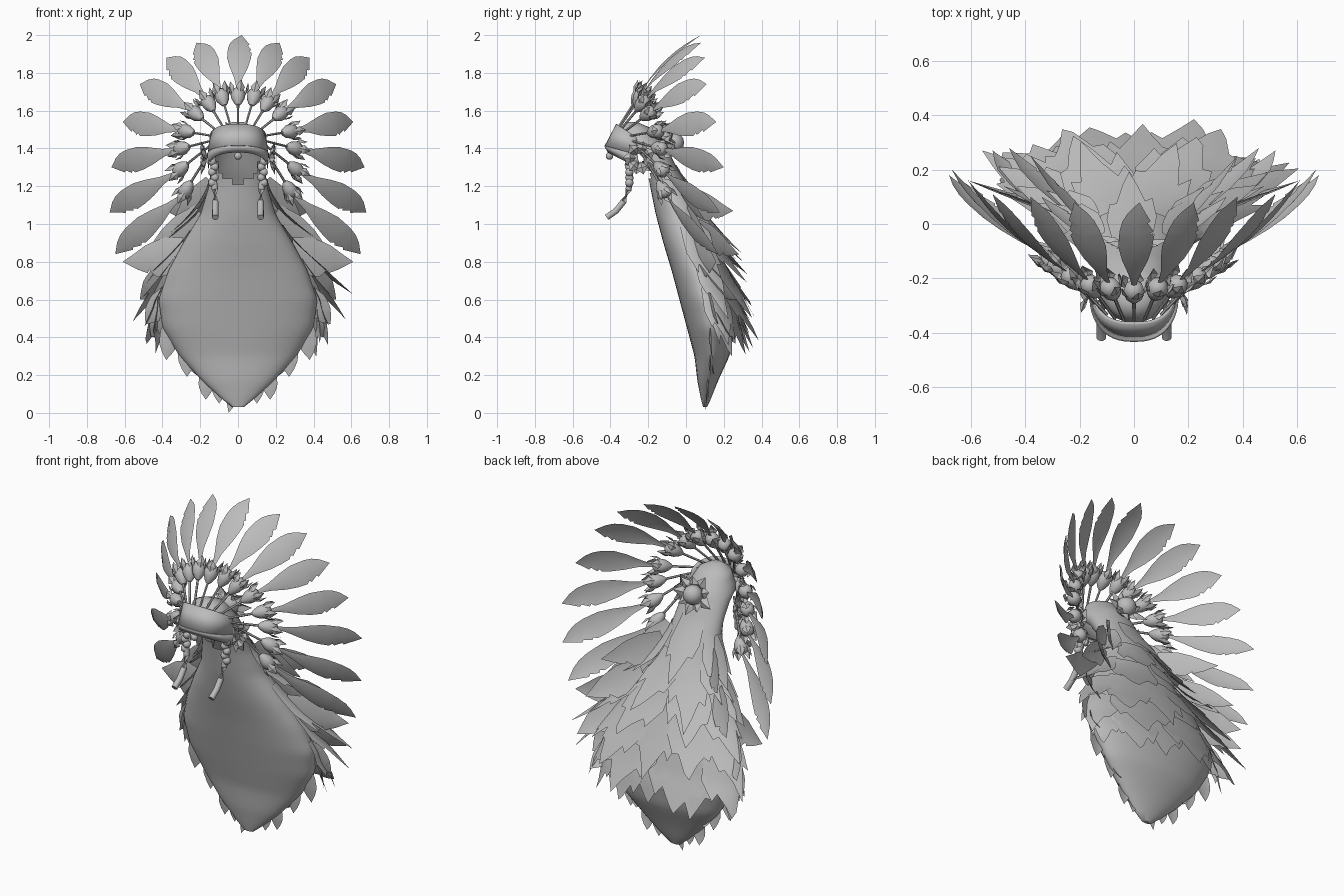
import bpy, bmesh, math, random
from mathutils import Vector

random.seed(4)
cube = bpy.data.objects.get("Cube")
if cube:
    bpy.data.objects.remove(cube)

grey = bpy.data.materials.new("plain_grey")
grey.use_nodes = True
grey.diffuse_color = (0.5, 0.5, 0.5, 1)
grey.node_tree.nodes["Principled BSDF"].inputs["Base Color"].default_value = (0.5, 0.5, 0.5, 1)


def finish(name, bm, angle=40):
    bmesh.ops.remove_doubles(bm, verts=bm.verts, dist=0.0005)
    bmesh.ops.recalc_face_normals(bm, faces=bm.faces)
    me = bpy.data.meshes.new(name)
    bm.to_mesh(me)
    bm.free()
    me.materials.append(grey)
    me.shade_smooth()
    me.set_sharp_from_angle(angle=math.radians(angle))
    ob = bpy.data.objects.new(name, me)
    bpy.context.collection.objects.link(ob)
    return ob


def grid(bm, rows, closed=False):
    """Skin a list of equally long point rows."""
    vs = [[bm.verts.new(p) for p in row] for row in rows]
    n = len(rows[0])
    for a, b in zip(vs, vs[1:]):
        for j in range(n if closed else n - 1):
            k = (j + 1) % n
            bm.faces.new((a[j], a[k], b[k], b[j]))
    return vs


def frame(d):
    d = d.normalized()
    ref = Vector((0, 0, 1)) if abs(d.z) < 0.9 else Vector((0, 1, 0))
    u = d.cross(ref).normalized()
    return u, d.cross(u)


def tube(bm, path, radii, n=8):
    rows = []
    for i, p in enumerate(path):
        d = path[min(i + 1, len(path) - 1)] - path[max(i - 1, 0)]
        u, v = frame(d)
        rows.append([p + radii[i] * (u * math.cos(2 * math.pi * k / n) + v * math.sin(2 * math.pi * k / n))
                     for k in range(n)])
    vs = grid(bm, rows, True)
    bm.faces.new(vs[0])
    bm.faces.new(vs[-1])


def ball(bm, centre, radius, n=14):
    vs = bmesh.ops.create_uvsphere(bm, u_segments=n, v_segments=8, radius=radius)["verts"]
    bmesh.ops.translate(bm, verts=vs, vec=centre)


def leaf(bm, base, tip, side, bulge):
    """Small folded pointed leaf."""
    mid = base.lerp(tip, 0.45)
    grid(bm, [[base] * 3, [mid - side, mid + bulge, mid + side], [tip] * 3])


def sweep(bm, base, bend, tip, across, outline, width, cup):
    """Flat blade along a bent path; the outline gives half widths per edge."""
    rows = []
    for t, wl, wr in outline:
        p = base.lerp(bend, t).lerp(bend.lerp(tip, t), t)
        back = Vector((0, cup * width * (wl + wr), 0))
        rows.append([p - across * wl * width + back, p, p + across * wr * width + back])
    grid(bm, rows)


# Hood and train: z, front y, back y, half width
RINGS = [(1.54, -0.31, -0.26, 0.03), (1.51, -0.35, -0.19, 0.09), (1.42, -0.37, -0.11, 0.135),
         (1.36, -0.28, -0.08, 0.14), (1.28, -0.21, -0.04, 0.145), (1.2, -0.19, 0.01, 0.155),
         (1.05, -0.16, 0.09, 0.2), (0.9, -0.12, 0.15, 0.29), (0.75, -0.075, 0.21, 0.37),
         (0.6, -0.035, 0.25, 0.42), (0.45, 0.005, 0.26, 0.4), (0.3, 0.045, 0.23, 0.31),
         (0.17, 0.06, 0.17, 0.19), (0.07, 0.08, 0.13, 0.08), (0.03, 0.09, 0.11, 0.03)]


def surface(a, z):
    """Point on the train; a = 0 at the back, +90 degrees at the left."""
    z2 = min(max(z, RINGS[-1][0]), RINGS[0][0])
    for r, s in zip(RINGS, RINGS[1:]):
        if z2 >= s[0]:
            t = (r[0] - z2) / (r[0] - s[0])
            f, b, w = [r[i] + (s[i] - r[i]) * t for i in (1, 2, 3)]
            break
    m, c = (f + b) / 2, math.cos(a)
    return Vector((w * math.sin(a), m + (b - m) * c, z))


bm = bmesh.new()
steps = [RINGS[0][0] - i * 0.03 for i in range(50)] + [RINGS[-1][0]]
rows = [[surface(2 * math.pi * k / 32, z) for k in range(32)] for z in steps]
vs = grid(bm, rows, True)
bm.faces.new(vs[0])
bm.faces.new(vs[-1])
# Face opening with a rounded lower edge
opening = []
for f in bm.faces:
    p = f.calc_center_median()
    if p.y < -0.17 and p.z < 1.44 and (p.x / 0.11) ** 2 + (min(p.z - 1.33, 0) / 0.11) ** 2 < 1:
        opening.append(f)
bmesh.ops.delete(bm, geom=opening, context="FACES")
finish("hood_and_train", bm, 60)

# Broad shaggy tufts with one long tip and ragged sides, laid over the back
ENDS = [0.4, 0.64, 0.62, 0.84, 1.0, 0.8, 0.6, 0.72, 0.42]


def tuft(bm, a, z, length, spread, lift):
    ends = [e * random.uniform(0.94, 1.06) for e in ENDS]
    if random.random() < 0.5:
        ends.reverse()
    rows = []
    for i in range(8):
        row = []
        for j, e in enumerate(ends):
            t = i / 7 * e
            ang = a + spread * (j - 4) / 4 * (0.75 + 0.5 * t - 0.75 * t * t)
            p = surface(ang, max(z - length * t, 0.03))
            out = Vector((math.sin(ang), math.cos(ang), 0))
            row.append(p + out * (0.006 + lift * t ** 1.8))
        rows.append(row)
    grid(bm, rows)


bm = bmesh.new()
for z, count, length, spread, lift in [
        (1.27, 3, 0.28, 0.65, 0.12), (1.15, 4, 0.3, 0.58, 0.17), (0.98, 4, 0.33, 0.55, 0.18),
        (0.84, 5, 0.33, 0.46, 0.17), (0.7, 4, 0.33, 0.55, 0.17), (0.6, 5, 0.3, 0.45, 0.13)]:
    for k in range(count):
        a = -1.2 + 2.4 * k / (count - 1)
        tuft(bm, a + random.uniform(-0.1, 0.1), z + random.uniform(-0.05, 0.05),
             length * random.uniform(0.9, 1.1), spread,
             lift * (0.55 + 0.5 * min(abs(a), 0.9)) * random.uniform(0.85, 1.2))
finish("back_tufts", bm, 50)

# Flat locks fringing the sides and the bottom edge: base, tip, half width
LOCK = [(0, 0.7, 0.7), (0.25, 1, 1), (0.45, 0.9, 0.95), (0.55, 0.8, 0.5), (0.58, 0.75, 0.66),
        (0.75, 0.45, 0.4), (1, 0, 0)]
LOCKS = [((0.14, -0.06, 1.22), (0.34, 0.1, 1.02), 0.06), ((0.16, -0.02, 1.14), (0.38, 0.25, 1.07), 0.08),
         ((0.2, 0, 1.06), (0.48, 0.14, 0.86), 0.07), ((0.25, 0.06, 0.98), (0.46, 0.28, 0.84), 0.08),
         ((0.28, 0.03, 0.86), (0.61, 0.16, 0.8), 0.1), ((0.35, 0.08, 0.76), (0.52, 0.27, 0.6), 0.08),
         ((0.36, 0.1, 0.64), (0.49, 0.17, 0.47), 0.07), ((0.36, 0.12, 0.55), (0.46, 0.24, 0.4), 0.06),
         ((0.33, 0.11, 0.5), (0.38, 0.14, 0.28), 0.06), ((0.24, 0.11, 0.42), (0.27, 0.13, 0.19), 0.06),
         ((0.2, 0.11, 0.34), (0.22, 0.15, 0.2), 0.05), ((0.14, 0.1, 0.26), (0.17, 0.12, 0.07), 0.05),
         ((0.07, 0.1, 0.24), (0.1, 0.11, 0.05), 0.05)]
bm = bmesh.new()
for base, tip, width in LOCKS:
    for s in (-1, 1):
        b, t = Vector(base), Vector(tip)
        b.x, t.x = b.x * s, t.x * s
        d = t - b
        across = Vector((d.z, 0, -d.x)).normalized() * s
        bend = b.lerp(t, 0.55) + Vector((s * 0.02, 0, -0.04))
        sweep(bm, b, bend, t, across, LOCK, width, 0.1)
sweep(bm, Vector((0, 0.1, 0.22)), Vector((-0.01, 0.1, 0.1)), Vector((-0.05, 0.1, 0)),
      Vector((1, 0, 0)), LOCK, 0.06, 0.1)
finish("edge_locks", bm, 50)

# Crown feathers: bud centre and feather tip for the middle and left side
BUDS = [(0, -0.25, 1.68), (0.085, -0.24, 1.675), (0.155, -0.23, 1.64), (0.225, -0.2, 1.585),
        (0.275, -0.16, 1.49), (0.3, -0.14, 1.4), (0.305, -0.13, 1.29), (0.275, -0.12, 1.18)]
TIPS = [(0.02, 0.08, 2.0), (0.22, 0.08, 1.96), (0.38, 0.1, 1.88), (0.52, 0.11, 1.74),
        (0.61, 0.16, 1.54), (0.67, 0.2, 1.3), (0.68, 0.18, 1.06), (0.65, 0.17, 0.84)]
BLADE = [(0, 0.1, 0.1), (0.18, 0.35, 0.35), (0.35, 0.75, 0.75), (0.5, 1, 0.95), (0.62, 1, 1),
         (0.66, 1, 0.78), (0.68, 1, 0.95), (0.77, 0.9, 0.6), (0.79, 0.87, 0.75), (0.88, 0.6, 0.42), (1, 0, 0)]
stems, buds, petals, blades = [bmesh.new() for _ in range(4)]
for i, (b, tip) in enumerate(zip(BUDS, TIPS)):
    for s in ((1,) if i == 0 else (-1, 1)):
        flip = Vector((s, 1, 1))
        c, tip_p = Vector(b) * flip, Vector(tip) * flip
        ph = i / 7 * 1.75
        start = Vector((s * 0.145 * math.sin(ph), -0.26 - 0.1 * math.cos(ph), 1.41 + 0.1 * math.cos(ph)))
        d = (c - start).normalized()
        tube(stems, [start, c], [0.006, 0.007], 6)
        tube(buds, [c + d * q for q in (-0.06, -0.045, -0.02, 0.005, 0.03, 0.045)],
             [0.01, 0.022, 0.035, 0.039, 0.034, 0.014], 10)
        u, v = frame(d)
        for k in range(5):
            w = 2 * math.pi * k / 5
            r = u * math.cos(w) + v * math.sin(w)
            leaf(petals, c - d * 0.005 + r * 0.035, c + d * 0.07 + r * 0.052,
                 d.cross(r) * 0.025, r * 0.01)
        # Blade swept along a backward bend, its width lying along the ring
        base = c + d * 0.035
        radial = Vector((tip_p.x - base.x, 0, tip_p.z - base.z)).normalized()
        across = Vector((radial.z, 0, -radial.x)) * s
        bend = base.lerp(tip_p, 0.5) + radial * 0.04 + Vector((0, -0.05, 0)) - across * 0.01
        sweep(blades, base, bend, tip_p, across, BLADE, 0.064, 0.12)
finish("feather_stems", stems)
finish("feather_buds", buds, 50)
finish("bud_petals", petals, 20)
finish("feather_blades", blades, 50)

# Brow band with a flatter front, and the cloth flap below it
top, low, hem = [], [], []
for k in range(25):
    a = math.radians(-95 + 190 * k / 24)
    sn, cs = math.copysign(abs(math.sin(a)) ** 0.8, a), math.cos(a)
    top.append((0.15 * sn, -0.27 - 0.1 * cs, 1.465 + 0.065 * cs))
    low.append((0.16 * sn, -0.27 - 0.16 * cs, 1.37 + 0.045 * cs))
    hem.append((0.155 * sn, -0.26 - 0.15 * cs, 1.3 + 0.08 * cs))
for name, strip, thick in (("brow_band", [low, top], 0.012), ("cloth_flap", [hem, low], 0.004)):
    bm = bmesh.new()
    grid(bm, strip)
    finish(name, bm).modifiers.new("thickness", "SOLIDIFY").thickness = thick

# Brow bead
bm = bmesh.new()
ball(bm, (0, -0.405, 1.36), 0.02)
finish("brow_bead", bm, 60)


def rosette_leaves(bm, hub, axis, reaches, flare):
    """Ring of leaves around an axis, one per reach."""
    u, v = frame(axis)
    for k, reach in enumerate(reaches):
        w = 2 * math.pi * k / len(reaches)
        r = u * math.cos(w) + v * math.sin(w)
        leaf(bm, hub + r * 0.02, hub + r * reach + axis * flare, axis.cross(r) * 0.035, axis * 0.02)


# Rosette on the back of the hood
hub, axis = Vector((0, -0.065, 1.43)), Vector((0, 0.95, 0.3))
bm = bmesh.new()
ball(bm, hub, 0.055)
finish("back_rosette_ball", bm, 60)
bm = bmesh.new()
rosette_leaves(bm, hub - axis * 0.03, axis, [0.13, 0.1, 0.12, 0.1, 0.14, 0.11, 0.13, 0.1, 0.12], 0.04)
finish("back_rosette_leaves", bm, 20)

# Side leaf clusters and hanging cords
for s, side in ((1, "left"), (-1, "right")):
    bm = bmesh.new()
    rosette_leaves(bm, Vector((s * 0.165, -0.245, 1.35)), Vector((s, 0, 0)), [0.09] * 7, 0.03)
    finish(side + "_side_leaves", bm, 20)

    bm = bmesh.new()
    path = [Vector((s * x, y, z)) for x, y, z in (
        (0.13, -0.3, 1.37), (0.13, -0.295, 1.24), (0.122, -0.305, 1.18), (0.12, -0.33, 1.12),
        (0.12, -0.37, 1.07), (0.12, -0.42, 1.035))]
    tube(bm, path, [0.014, 0.017, 0.017, 0.017, 0.017, 0.017], 10)
    finish(side + "_hanging_cord", bm, 50)

    bm = bmesh.new()
    for k in range(5):
        ball(bm, (s * (0.13 + 0.007 * (-1) ** k), -0.3, 1.33 - 0.028 * k), 0.022, 10)
    finish(side + "_cord_braid", bm, 60)
